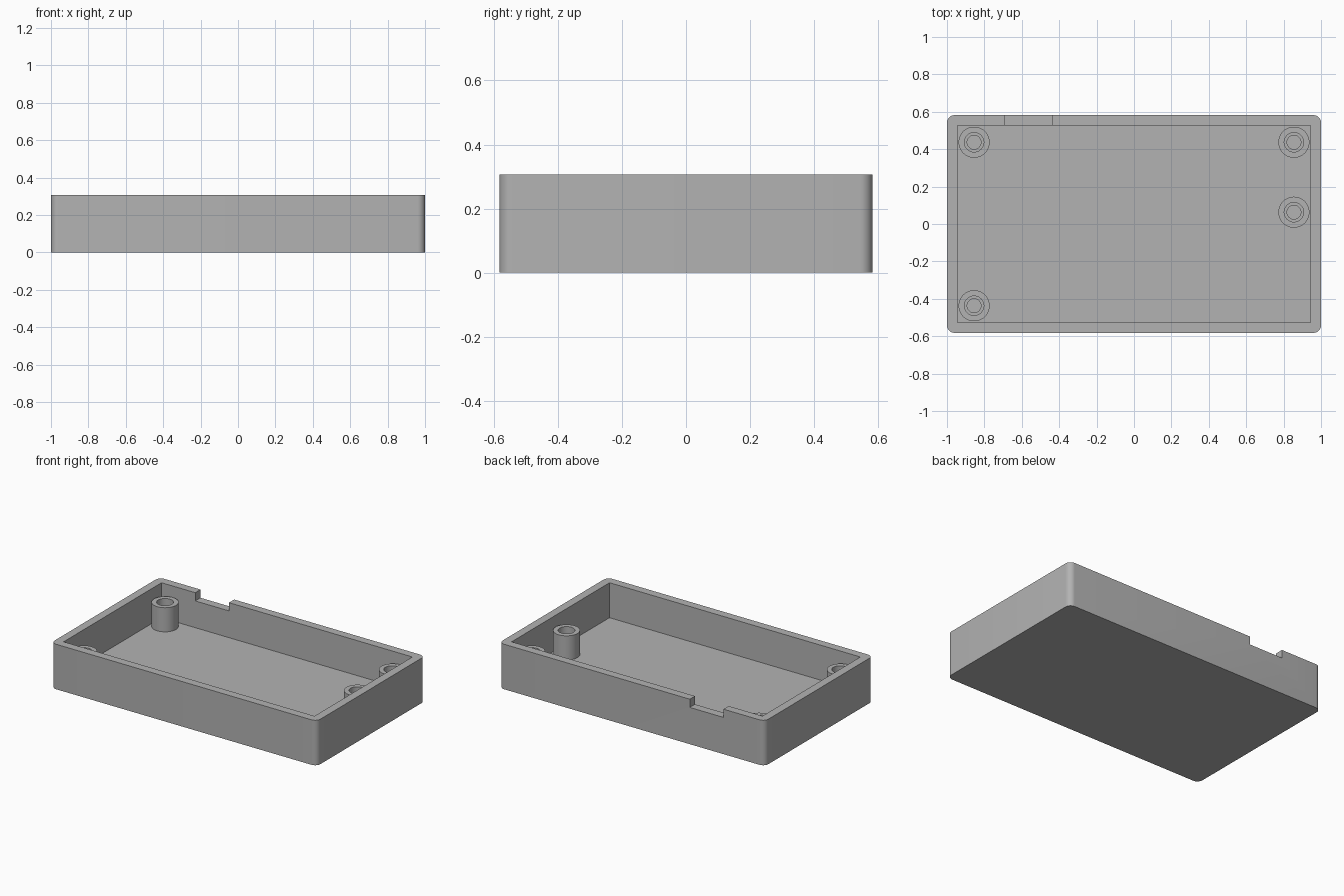
import bpy, bmesh, math
from mathutils import Matrix, Vector

if "Cube" in bpy.data.objects:
    bpy.data.objects.remove(bpy.data.objects["Cube"], do_unlink=True)

HALF_X, HALF_Y, HEIGHT = 1.0, 0.582, 0.306
WALL, FLOOR = 0.056, 0.068
CORNER = 0.04
NOTCH_X, NOTCH_Z = (-0.69, -0.436), 0.25
POST_TOP = 0.232

grey = bpy.data.materials.new("plain_grey")
grey.use_nodes = True
grey.diffuse_color = (0.45, 0.45, 0.45, 1)
grey.node_tree.nodes["Principled BSDF"].inputs["Base Color"].default_value = (0.45, 0.45, 0.45, 1)


def finish(name, bm):
    """Turn a bmesh into a named, coloured object."""
    bmesh.ops.recalc_face_normals(bm, faces=bm.faces)
    mesh = bpy.data.meshes.new(name)
    bm.to_mesh(mesh)
    bm.free()
    mesh.materials.append(grey)
    obj = bpy.data.objects.new(name, mesh)
    bpy.context.collection.objects.link(obj)
    return obj


def smooth(obj):
    bpy.ops.object.select_all(action='DESELECT')
    obj.select_set(True)
    bpy.context.view_layer.objects.active = obj
    bpy.ops.object.shade_smooth_by_angle(angle=math.radians(30))


def box(lo, hi):
    lo, hi = Vector(lo), Vector(hi)
    bm = bmesh.new()
    bmesh.ops.create_cube(bm, size=1, matrix=Matrix.Translation((lo + hi) / 2)
                          @ Matrix.Diagonal((*(hi - lo), 1)))
    return bm


def cut(obj, cutter):
    """Subtract a cutter from an object and discard it."""
    cutter.hide_render = True
    mod = obj.modifiers.new("cut", 'BOOLEAN')
    mod.operation, mod.solver, mod.object = 'DIFFERENCE', 'EXACT', cutter
    bpy.context.view_layer.objects.active = obj
    bpy.ops.object.modifier_apply(modifier=mod.name)
    bpy.data.objects.remove(cutter, do_unlink=True)


# Tray: block with rounded upright corners
bm = box((-HALF_X, -HALF_Y, 0), (HALF_X, HALF_Y, HEIGHT))
uprights = [e for e in bm.edges if abs(e.verts[0].co.z - e.verts[1].co.z) > 0.1]
bmesh.ops.bevel(bm, geom=uprights, offset=CORNER, segments=8, profile=0.5, affect='EDGES')
tray = finish("tray", bm)

# Square-cornered cavity, then the notch through the back wall
in_x, in_y = HALF_X - WALL, HALF_Y - WALL
cut(tray, finish("cavity_cutter", box((-in_x, -in_y, FLOOR), (in_x, in_y, 1))))
cut(tray, finish("notch_cutter", box((NOTCH_X[0], in_y - 0.02, NOTCH_Z),
                                     (NOTCH_X[1], HALF_Y + 0.1, 1))))
smooth(tray)


# Screw posts: lathed wall, rim, counterbore and blind hole
def post(name, x, y, segments=40):
    profile = [(0.083, FLOOR), (0.083, POST_TOP), (0.052, POST_TOP),
               (0.052, 0.15), (0.037, 0.15), (0.037, FLOOR + 0.002)]
    bm = bmesh.new()
    rings = [[bm.verts.new((x + r * math.cos(math.tau * i / segments),
                            y + r * math.sin(math.tau * i / segments), z))
              for i in range(segments)] for r, z in profile]
    for a, b in zip(rings, rings[1:]):
        for i in range(segments):
            j = (i + 1) % segments
            bm.faces.new((a[i], a[j], b[j], b[i]))
    bm.faces.new(rings[0])
    bm.faces.new(rings[-1])
    smooth(finish(name, bm))


post("post_back_right", -0.855, 0.437)
post("post_back_left", 0.855, 0.437)
post("post_middle_left", 0.855, 0.063)
post("post_front_right", -0.855, -0.437)
